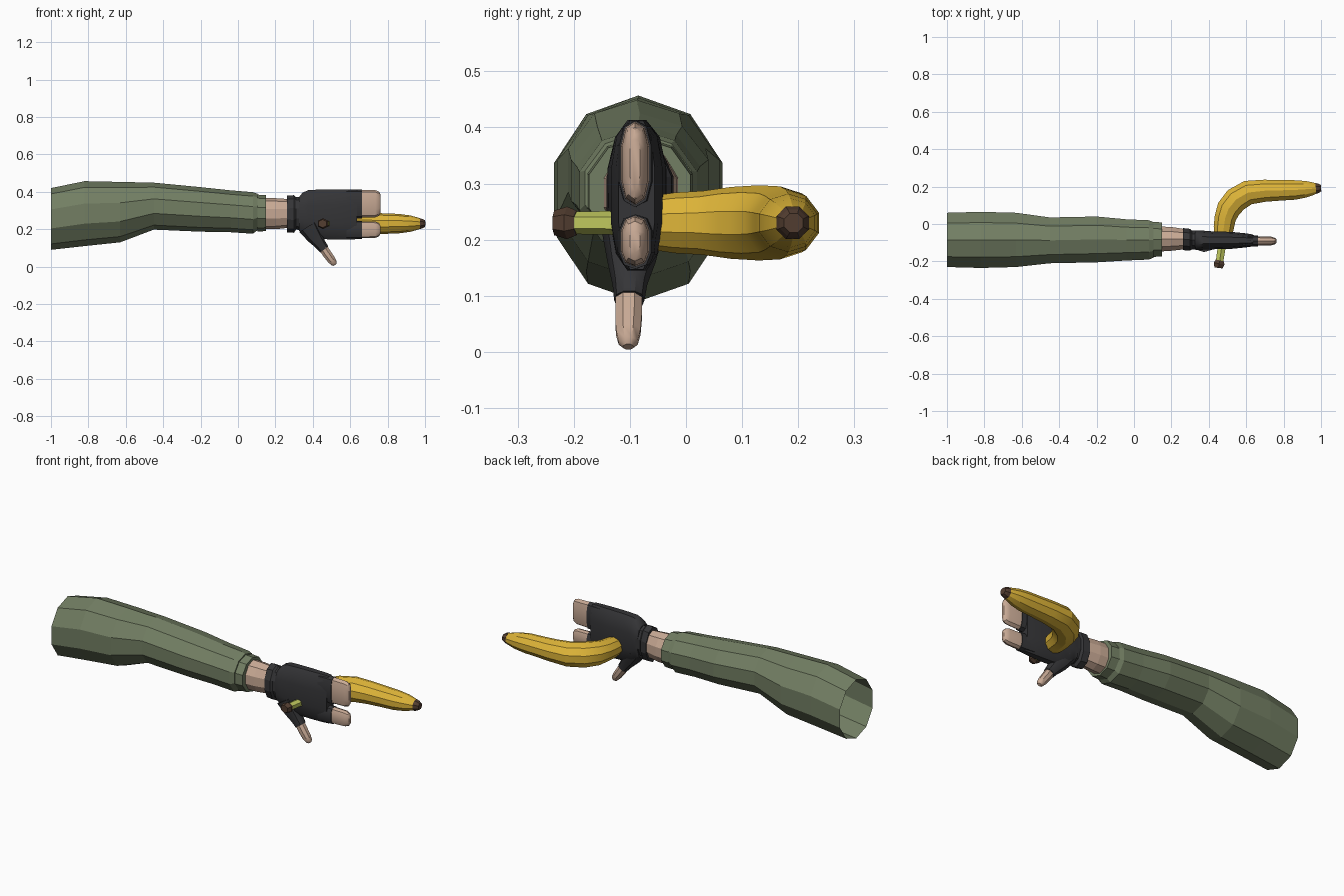
import bpy, bmesh, math
from mathutils import Vector

cube = bpy.data.objects.get("Cube")
if cube:
    bpy.data.objects.remove(cube, do_unlink=True)


def material(name, rgb):
    m = bpy.data.materials.new(name)
    m.use_nodes = True
    m.diffuse_color = (*rgb, 1)
    m.node_tree.nodes["Principled BSDF"].inputs["Base Color"].default_value = (*rgb, 1)
    return m


olive = material("olive cloth", (0.17, 0.21, 0.125))
black = material("black glove", (0.035, 0.035, 0.038))
skin = material("skin", (0.58, 0.40, 0.30))
yellow = material("banana yellow", (0.73, 0.46, 0.04))
green = material("stem green", (0.52, 0.57, 0.11))
brown = material("dark brown", (0.085, 0.047, 0.03))


def loft(name, rings, mat, sides=10, power=1.0, phase=0.5, caps=(True, True), smooth=None):
    """Skin a row of rings, each given as centre, half-width and half-height vectors."""
    def bend(t):
        return math.copysign(abs(t) ** power, t) if abs(t) > 1e-6 else 0.0
    angles = [2 * math.pi * (k + phase) / sides for k in range(sides)]
    cs = [(bend(math.cos(a)), bend(math.sin(a))) for a in angles]
    mc, ms = max(c for c, s in cs), max(s for c, s in cs)
    bm = bmesh.new()
    rows = [[bm.verts.new(p + u * (c / mc) + v * (s / ms)) for c, s in cs] for p, u, v in rings]
    for a, b in zip(rows, rows[1:]):
        for k in range(sides):
            j = (k + 1) % sides
            bm.faces.new((a[k], a[j], b[j], b[k]))
    if caps[0]:
        bm.faces.new(rows[0])
    if caps[1]:
        bm.faces.new(rows[-1])
    bmesh.ops.recalc_face_normals(bm, faces=bm.faces)
    mesh = bpy.data.meshes.new(name)
    bm.to_mesh(mesh)
    bm.free()
    mesh.materials.append(mat)
    ob = bpy.data.objects.new(name, mesh)
    bpy.context.collection.objects.link(ob)
    if smooth:
        bpy.ops.object.select_all(action='DESELECT')
        ob.select_set(True)
        bpy.context.view_layer.objects.active = ob
        bpy.ops.object.shade_smooth_by_angle(angle=math.radians(smooth))
    return ob


def box_rings(*rows):
    """Rings across the arm from x and the y and z bounds."""
    return [(Vector((x, (y0 + y1) / 2, (z0 + z1) / 2)),
             Vector((0, (y1 - y0) / 2, 0)), Vector((0, 0, (z1 - z0) / 2)))
            for x, y0, y1, z0, z1 in rows]


def path_rings(rows, side, squash=1.0):
    """Rings along a path of (point, radius); side is the fixed cross axis."""
    pts = [Vector(p) for p, r in rows]
    side = Vector(side)
    out = []
    for i, (p, r) in enumerate(rows):
        t = (pts[min(i + 1, len(pts) - 1)] - pts[max(i - 1, 0)]).normalized()
        out.append((pts[i], t.cross(side).normalized() * r, side * r * squash))
    return out


# Sleeve, open at the shoulder end
loft("sleeve", box_rings(
    (-1, -.23, .06, .09, .42), (-.82, -.235, .065, .11, .457), (-.63, -.23, .06, .13, .453),
    (-.45, -.21, .035, .198, .449), (-.2, -.205, .04, .187, .425), (-.04, -.195, .025, .184, .408),
    (.08, -.19, .02, .176, .398), (.105, -.18, .01, .195, .39), (.107, -.15, -.02, .22, .36)),
    olive, caps=(False, True))
loft("sleeve_cuff", box_rings((.104, -.176, .012, .188, .385), (.15, -.173, .008, .19, .382)), olive)

# Wrist and glove cuff
loft("wrist", box_rings((.1, -.15, -.012, .2, .368), (.2, -.143, -.016, .2, .366),
                        (.29, -.133, -.03, .21, .36)), skin)
loft("glove_cuff", box_rings((.263, -.14, -.022, .183, .38), (.3, -.142, -.026, .181, .382),
                             (.31, -.135, -.035, .198, .372), (.34, -.135, -.035, .195, .372)), black)

# Gloved hand
loft("palm", box_rings(
    (.325, -.137, -.035, .192, .37), (.345, -.14, -.035, .175, .395), (.375, -.137, -.036, .158, .409),
    (.43, -.135, -.04, .148, .412), (.52, -.133, -.042, .145, .413), (.6, -.125, -.05, .145, .413),
    (.635, -.12, -.056, .147, .412)), black, sides=12, power=.75, smooth=35)

# Finger groups: glove stub and bare tip, upper then lower
for part, z0, z1 in (("upper", .262, .411), ("lower", .152, .243)):
    loft(part + "_finger_glove", box_rings((.58, -.122, -.055, z0 - .004, z1 + .002),
         (.662, -.119, -.062, z0 - .004, z1 + .002)), black, power=.75, smooth=35)
    loft(part + "_fingers", box_rings(
        (.64, -.116, -.065, z0, z1), (.735, -.114, -.068, z0 + .002, z1 - .002),
        (.754, -.108, -.074, z0 + .01, z1 - .01), (.762, -.1, -.082, z0 + .025, z1 - .025)),
        skin, power=.75, smooth=35)

# Thumb, pointing down and forward
loft("thumb_glove", path_rings([((.375, -.095, .215), .055), ((.41, -.097, .16), .043),
     ((.44, -.1, .12), .031), ((.461, -.101, .092), .027)], (0, 1, 0), 1.0),
     black, power=.85, smooth=35)
loft("thumb", path_rings([((.45, -.102, .108), .024), ((.475, -.102, .07), .024),
     ((.5, -.103, .036), .022), ((.514, -.103, .017), .017), ((.519, -.103, .009), .009)],
     (0, 1, 0), 1.0), skin, sides=8, smooth=35)

# Banana curving out behind the hand
Z = .23
body = [(.475, -.08, .045), (.48, -.02, .054), (.487, .03, .057), (.505, .08, .064),
        (.545, .13, .067), (.61, .168, .065), (.7, .178, .059), (.78, .18, .055),
        (.86, .182, .052), (.92, .186, .044), (.96, .189, .033), (.982, .191, .025)]
loft("banana", path_rings([((x, y, Z), r) for x, y, r in body], (0, 0, 1)),
     yellow, smooth=25)
loft("banana_tip", path_rings([((.972, .19, Z), .029), ((.988, .191, Z), .024),
     ((1, .192, Z), .017)], (0, 0, 1)), brown, sides=8)

# Stem poking through the palm
loft("banana_stem", path_rings([((.478, -.08, Z), .028), ((.467, -.135, Z), .021),
     ((.457, -.205, Z), .02)], (0, 0, 1)), green, sides=6)
loft("stem_end", path_rings([((.459, -.195, Z), .022), ((.455, -.212, Z), .029),
     ((.452, -.235, Z), .022)], (0, 0, 1)), brown, sides=6)
